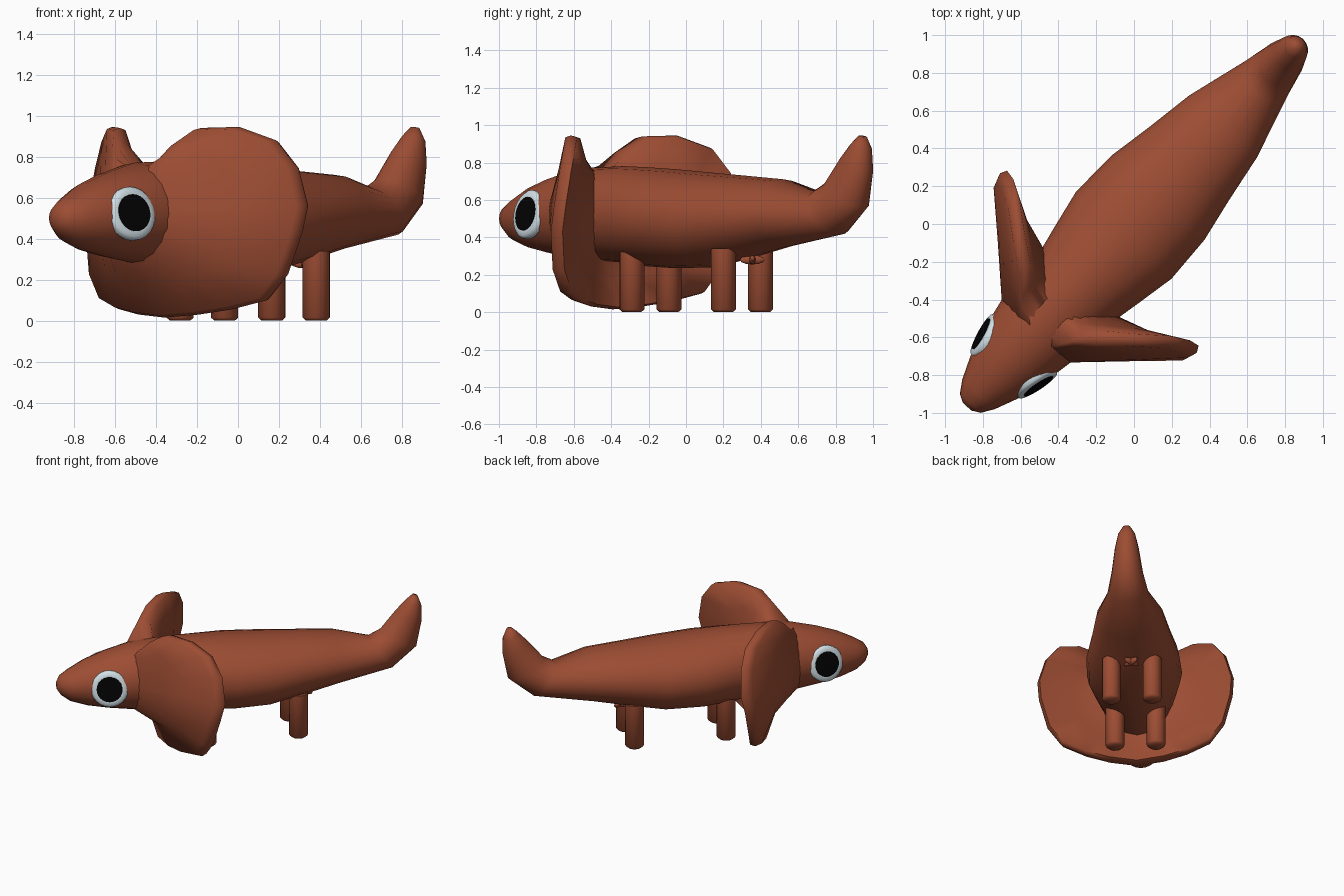
import bpy, bmesh, math
from mathutils import Matrix, Vector

if "Cube" in bpy.data.objects:
    bpy.data.objects.remove(bpy.data.objects["Cube"])

# The animal is built facing -y, then turned as a whole
TURN = Matrix.Rotation(math.radians(-42.4), 4, 'Z')


def material(name, rgb):
    m = bpy.data.materials.new(name)
    m.use_nodes = True
    m.diffuse_color = (*rgb, 1)
    m.node_tree.nodes["Principled BSDF"].inputs["Base Color"].default_value = (*rgb, 1)
    return m


brown = material("brown skin", (0.335, 0.074, 0.033))
white = material("eye white", (0.68, 0.79, 0.84))
black = material("pupil black", (0.001, 0.001, 0.001))


def finish(name, bm, mat, place=Matrix.Identity(4), sharp=50):
    bmesh.ops.recalc_face_normals(bm, faces=bm.faces)
    mesh = bpy.data.meshes.new(name)
    bm.to_mesh(mesh)
    bm.free()
    mesh.transform(TURN @ place)
    mesh.materials.append(mat)
    ob = bpy.data.objects.new(name, mesh)
    bpy.context.collection.objects.link(ob)
    bpy.ops.object.select_all(action='DESELECT')
    ob.select_set(True)
    bpy.context.view_layer.objects.active = ob
    bpy.ops.object.shade_smooth_by_angle(angle=math.radians(sharp))


def bridge(bm, rings):
    loops = [[bm.verts.new(p) for p in r] for r in rings]
    n = len(loops[0])
    for a, b in zip(loops, loops[1:]):
        for i in range(n):
            bm.faces.new((a[i], a[(i + 1) % n], b[(i + 1) % n], b[i]))
    bm.faces.new(loops[0])
    bm.faces.new(loops[-1])


def ellipse(y, z, half_w, half_h, tilt=0, n=20):
    t = math.radians(tilt)
    pts = []
    for i in range(n):
        a = math.tau * i / n
        h = half_h * math.sin(a)
        pts.append(Vector((half_w * math.cos(a), y - h * math.sin(t), z + h * math.cos(t))))
    return pts


# Head, body and upturned tail: y, z, half width, half height, tilt
stations = [
    (-1.31, .50, .03, .03), (-1.285, .50, .075, .07), (-1.22, .495, .117, .115),
    (-1.10, .505, .168, .165), (-.95, .515, .212, .205), (-.75, .525, .25, .245),
    (-.45, .523, .268, .258), (-.28, .51, .303, .265), (-.08, .50, .342, .265),
    (.19, .493, .332, .253), (.43, .508, .287, .222), (.70, .528, .243, .183),
    (1.03, .53, .148, .143, 36), (1.16, .625, .113, .145, 62),
    (1.235, .79, .085, .10, 67), (1.27, .885, .06, .058, 70), (1.28, .94, .025, .02, 75),
]
bm = bmesh.new()
bridge(bm, [ellipse(*s) for s in stations])
finish("body", bm, brown, sharp=80)

# Ears joined below the chin into one swept-back collar: rim as x, y, z
half_rim = [
    (0, -.53, .015), (.2, -.50, .03), (.37, -.45, .055), (.54, -.38, .10),
    (.635, -.35, .22), (.695, -.31, .43), (.705, -.28, .56), (.65, -.29, .75),
    (.56, -.34, .88), (.42, -.45, .945), (.27, -.56, .94), (.18, -.63, .86), (0, -.65, .70),
]
rim = [Vector(p) for p in half_rim]
rim += [Vector((-p.x, p.y, p.z)) for p in rim[-2:0:-1]]
mid = Vector((0, 0, .52))


def root(y, half_w, half_h, lean=0):
    ring = []
    for p in rim:
        a = math.atan2(p.z - mid.z, p.x)
        ring.append(Vector((half_w * math.cos(a), y - lean * math.sin(a) ** 2,
                            mid.z + half_h * math.sin(a))))
    return ring


def inset(f, dy):
    return [Vector((p.x * f, p.y + dy, mid.z + (p.z - mid.z) * f)) for p in rim]


front, back = root(-.785, .23, .225), root(-.43, .23, .20, .13)
front_lip, back_lip = inset(.975, -.05), inset(.975, .035)
# The front is hollowed under the chin, the back hollowed evenly
front_dish = []
for a, b in zip(front, front_lip):
    low = max(0, (mid.z - b.z) / mid.z) ** 2
    front_dish.append(a.lerp(b, .55) + Vector((0, .05 * low, .04 * low)))
back_dish = [a.lerp(b, .5) + Vector((0, -.02, 0)) for a, b in zip(back, back_lip)]
bm = bmesh.new()
bridge(bm, [front, front_dish, front_lip, rim, back_lip, back_dish, back])
finish("ear_collar", bm, brown, sharp=80)

# Round-ended legs
for end, y in (("front", -.258), ("back", .405)):
    for side, x in (("left", .147), ("right", -.147)):
        bm = bmesh.new()
        bridge(bm, [ellipse(0, 0, r, r, 90, 14) for r in (.05, .067, .067)])
        for i, v in enumerate(bm.verts):
            v.co.z = (0, .015, .34)[i // 14]
        finish(f"{end}_{side}_leg", bm, brown, Matrix.Translation((x, y, 0)))

# Eyes: rounded white discs with thin black pupils, facing out, forward and up
disc = [(.10, -.04), (.132, -.02), (.132, .004), (.118, .018), (.092, .02)]
pupil = [(.092, .016), (.092, .023), (.05, .025)]
for side, sx in (("left", 1), ("right", -1)):
    out = Vector((sx, -.25, .19)).normalized()
    place = Matrix.Translation((sx * .186, -.97, .523)) @ out.to_track_quat('Z', 'Y').to_matrix().to_4x4()
    for name, profile, mat in (("eye", disc, white), ("pupil", pupil, black)):
        bm = bmesh.new()
        bridge(bm, [[Vector((r * math.cos(math.tau * i / 24), r * math.sin(math.tau * i / 24), h))
                     for i in range(24)] for r, h in profile])
        finish(f"{side}_{name}", bm, mat, place)

# Small crossed knot under the belly
for side, turn in (("left", 45), ("right", -45)):
    bm = bmesh.new()
    bmesh.ops.create_uvsphere(bm, u_segments=10, v_segments=6, radius=1)
    shape = Matrix.Rotation(math.radians(turn), 4, 'Z') @ Matrix.Diagonal((.07, .018, .025, 1))
    finish(f"belly_knot_{side}", bm, brown, Matrix.Translation((0, .48, .28)) @ shape)
